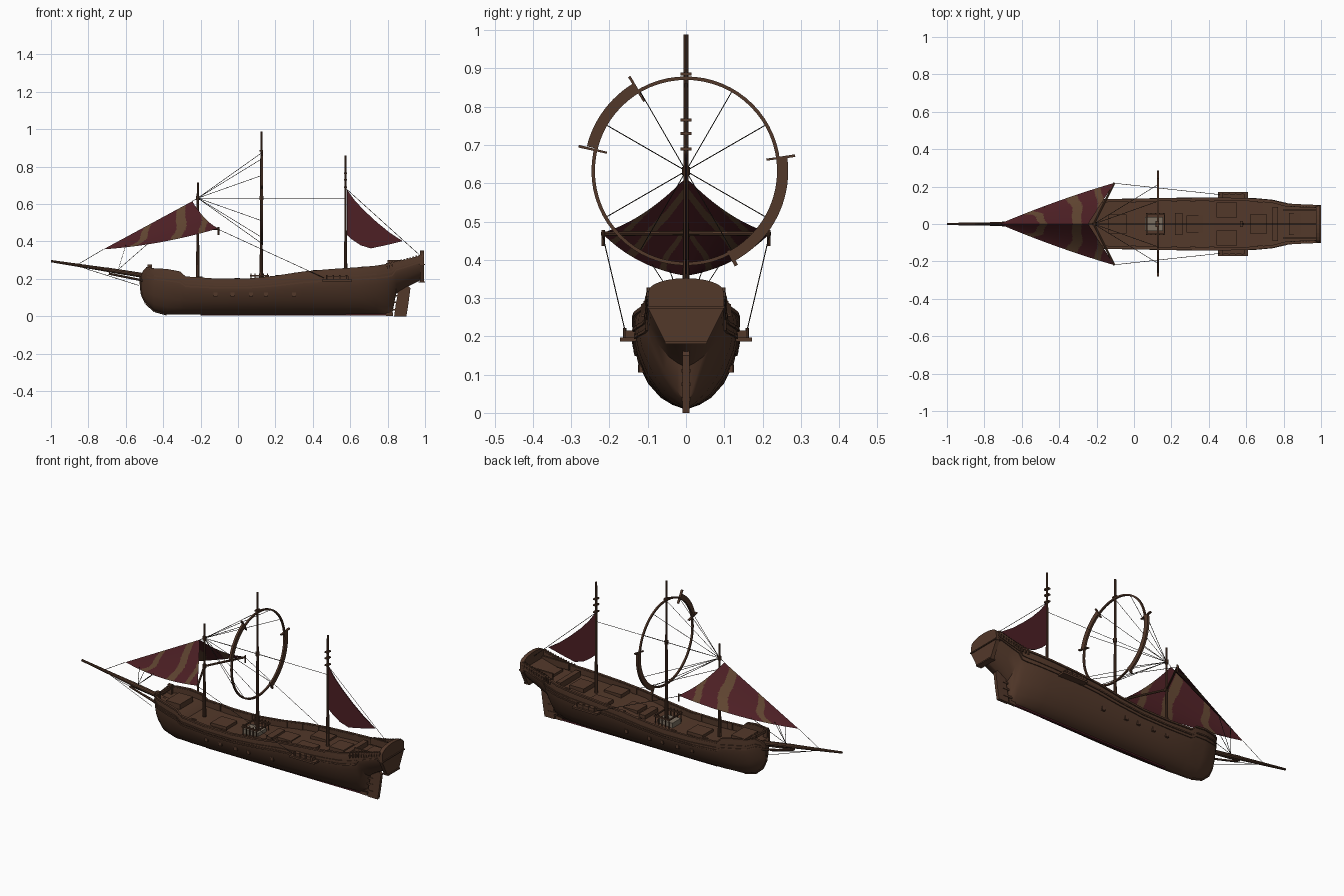
import bpy, bmesh, math
from mathutils import Vector, Matrix

if "Cube" in bpy.data.objects:
    bpy.data.objects.remove(bpy.data.objects["Cube"])


def mat(name, c):
    m = bpy.data.materials.new(name)
    m.diffuse_color = (*c, 1)
    m.use_nodes = True
    m.node_tree.nodes["Principled BSDF"].inputs["Base Color"].default_value = m.diffuse_color
    return m


WOOD = mat("brown_wood", (0.086, 0.040, 0.023))
RED = mat("red_cloth", (0.074, 0.014, 0.018))
TAN = mat("tan_cloth", (0.115, 0.058, 0.030))
ROPE = mat("rope", (0.030, 0.022, 0.017))
PALE = mat("pale_grating", (0.200, 0.160, 0.120))


def finish(name, bm, *mats, smooth=False):
    bmesh.ops.recalc_face_normals(bm, faces=bm.faces)
    me = bpy.data.meshes.new(name)
    bm.to_mesh(me)
    bm.free()
    for m in mats:
        me.materials.append(m)
    ob = bpy.data.objects.new(name, me)
    bpy.context.collection.objects.link(ob)
    if smooth:
        bpy.ops.object.select_all(action='DESELECT')
        ob.select_set(True)
        bpy.context.view_layer.objects.active = ob
        bpy.ops.object.shade_smooth_by_angle(angle=math.radians(35))
    return ob


def rod(bm, a, b, r1, r2=None, n=5):
    a, b = Vector(a), Vector(b)
    d = b - a
    M = Matrix.Translation((a + b) / 2) @ d.to_track_quat('Z', 'Y').to_matrix().to_4x4()
    bmesh.ops.create_cone(bm, cap_ends=True, segments=n, radius1=r1,
                          radius2=r1 if r2 is None else r2, depth=d.length, matrix=M)


def box(bm, x0, x1, y0, y1, z0, z1):
    M = Matrix.Translation(((x0 + x1) / 2, (y0 + y1) / 2, (z0 + z1) / 2)) @ \
        Matrix.Diagonal((x1 - x0, abs(y1 - y0), z1 - z0, 1))
    bmesh.ops.create_cube(bm, size=1, matrix=M)


def loft(bm, rings):
    vs = [[bm.verts.new(p) for p in r] for r in rings]
    n = len(vs[0])
    for a, b in zip(vs, vs[1:]):
        for i in range(n):
            bm.faces.new((a[i], a[(i + 1) % n], b[(i + 1) % n], b[i]))
    bm.faces.new(vs[0])
    bm.faces.new(vs[-1][::-1])


def prism(bm, pts, thick, axis):
    """Extrude an outline along y (by a thickness) or along x (over a range)."""
    if axis == 'y':
        rings = [[(x, s * thick / 2, z) for x, z in pts] for s in (-1, 1)]
    else:
        rings = [[(x, y, z) for y, z in pts] for x in thick]
    loft(bm, rings)


# hull stations: x, half width, keel z, rail z, fineness
ST = [(-.518, .008, .13, .21, 1), (-.51, .035, .10, .235, 1), (-.49, .064, .07, .258, 1),
      (-.45, .092, .03, .252, 1), (-.38, .112, .01, .248, 1), (-.31, .122, .01, .235, 1),
      (-.28, .124, .01, .208, 1),
      (-.12, .130, .01, .197, 1), (.05, .133, .01, .197, 1), (.2, .136, .01, .212, 1),
      (.35, .138, .01, .235, 1), (.5, .138, .01, .248, 1), (.65, .134, .01, .258, 1.05),
      (.74, .126, .01, .266, 1.3), (.80, .112, .01, .276, 1.8), (.825, .106, .015, .283, 2.2),
      (.845, .104, .12, .288, 1.2), (.9, .101, .155, .300, 1), (.98, .098, .195, .322, 1)]
SEC = [(0.03, 0), (.27, .06), (.5, .16), (.75, .36), (.93, .62), (1, .84), (.97, 1)]


def station(x):
    for a, b in zip(ST, ST[1:]):
        if x <= b[0]:
            t = (x - a[0]) / (b[0] - a[0])
            return [p + (q - p) * t for p, q in zip(a, b)]
    return ST[-1]


def side(s, f, g):
    x, hw, zk, zs, p = s
    return hw * f ** p, zk + (zs - zk) * g


bm = bmesh.new()
rings = []
for s in ST:
    half = [side(s, f, g) for f, g in SEC]
    y, z = half[-1]
    yi = max(y - .009, .002)
    half += [(yi, z), (yi, z - .032)]
    rings.append([(s[0], a, b) for a, b in half] + [(s[0], -a, b) for a, b in half[::-1]])
loft(bm, rings)
finish("hull", bm, WOOD, smooth=True)

# rails and wales that follow the hull
bm = bmesh.new()
for f, g, w, h in ((.97, 1, .007, .005), (1, .84, .004, .004), (.985, .76, .003, .004)):
    for m in (-1, 1):
        rings = []
        for s in ST:
            y, z = side(s, f, g)
            rings.append([(s[0], m * (y + a * w), z + b * h)
                          for a, b in ((-1, -1), (1, -1), (1, 1), (-1, 1))])
        loft(bm, rings)
finish("rails_and_wales", bm, WOOD)

# keel, stem and rudder
bm = bmesh.new()
box(bm, -.2, .79, -.006, .006, .003, .012)
finish("keel_strip", bm, RED)
bm = bmesh.new()
stem = [(-.38, .012), (-.445, .03), (-.49, .07), (-.513, .12), (-.518, .18), (-.52, .225)]
for a, b in zip(stem, stem[1:]):
    rod(bm, (a[0], 0, a[1]), (b[0], 0, b[1]), .008, n=6)
box(bm, .79, .83, -.007, .007, .002, .02)
prism(bm, [(.835, 0), (.9, 0), (.91, .06), (.922, .15), (.9, .17), (.855, .15), (.853, .11), (.843, .06)],
      .018, 'y')
for z in (.03, .07, .105):
    box(bm, .815, .875, -.012, .012, z, z + .01)
finish("rudder_and_stem", bm, WOOD)

# transom with arched top, mouldings and quarter dentils
bm = bmesh.new()
arch = [(.098 * math.cos(t * math.pi / 12), .318 + .034 * math.sin(t * math.pi / 12)) for t in range(13)]
prism(bm, [(-.1, .275), (-.055, .185), (.055, .185), (.1, .275)] + arch, (.972, .994), 'x')
finish("transom", bm, WOOD)
bm = bmesh.new()
box(bm, .965, 1, -.101, .101, .273, .279)
box(bm, .965, 1, -.055, .055, .18, .187)
for m in (-1, 1):
    for i in range(12):
        x = .79 + i * .016
        s = station(x)
        y = m * s[1] * .97
        box(bm, x, x + .008, y - .007, y + .007, s[3] - .022, s[3] + .010)
    box(bm, .8, .97, m * .075 - .005, m * .075 + .005, .262, .3)
finish("stern_mouldings", bm, WOOD)

# gun ports and side channels
bm = bmesh.new()
for m in (-1, 1):
    for x in (-.12, -.03, .07, .15, .30):
        s = station(x)
        t = (.115 - s[2]) / (s[3] - s[2])
        for (f0, g0), (f1, g1) in zip(SEC, SEC[1:]):
            if g0 <= t <= g1:
                y = s[1] * (f0 + (f1 - f0) * (t - g0) / (g1 - g0))
        box(bm, x - .01, x + .01, m * y - .007, m * y + .007, .105, .126)
finish("gun_ports", bm, WOOD)
bm = bmesh.new()
for m in (-1, 1):
    for y0, y1, x0, x1, z0, z1 in ((.125, .172, .45, .61, .186, .197), (.135, .16, .47, .59, .197, .215)):
        box(bm, x0, x1, m * y0, m * y1, z0, z1)
    for i in range(4):
        rod(bm, (.475 + i * .035, m * .16, .19), (.475 + i * .035, m * .16, .222), .005, n=6)
finish("side_channels", bm, WOOD)

# bow: raised posts, beak supports and bowsprit
bm = bmesh.new()
rod(bm, (-.36, 0, .195), (-.7, 0, .249), .014, .012, 10)
rod(bm, (-.7, 0, .249), (-1, 0, .295), .011, .006, 10)
for m in (-1, 1):
    rod(bm, (-.5, m * .03, .19), (-.69, m * .006, .228), .006, n=6)
    box(bm, -.485, -.46, m * .055 - .008, m * .055 + .008, .22, .276)
box(bm, -.475, -.465, -.08, .08, .25, .266)
finish("bowsprit", bm, WOOD, smooth=True)

# masts with hubs and short cross pieces
bm = bmesh.new()
for x, z0, z1, r in ((-.215, .18, .715, .0075), (.125, .16, .988, .008), (.575, .2, .86, .0075)):
    rod(bm, (x, 0, z0), (x, 0, z1), r, r * .75, 10)
    rod(bm, (x, 0, z0), (x, 0, z0 + .2), r * 1.4, r * 1.1, 10)
for x, z in ((.575, .69), (.575, .73), (.575, .765), (.125, .885)):
    box(bm, x - .009, x + .009, -.015, .015, z - .004, z + .004)
for x, z in ((.125, .632), (-.215, .632), (-.215, .47)):
    rod(bm, (x, 0, z - .01), (x, 0, z + .01), .011, n=10)
finish("masts", bm, WOOD, smooth=True)

# great wheel around the main mast
HUB = Vector((.128, 0, .632))


def rim(a, r):
    a = math.radians(a)
    return Vector((0, r * math.cos(a), r * math.sin(a))) + HUB


def arc(bm, a0, a1, r0, r1, h, n):
    rings = []
    for i in range(n + 1):
        a = a0 + (a1 - a0) * i / n
        rings.append([rim(a, r) + Vector((x, 0, 0)) for r, x in ((r0, -h), (r1, -h), (r1, h), (r0, h))])
    loft(bm, rings)


bm = bmesh.new()
arc(bm, 0, 360, .238, .247, .005, 64)
for a0, a1 in ((121, 166), (-62, 8)):
    arc(bm, a0, a1, .24, .267, .006, 18)
for a in (121, 167, 8):
    arc(bm, a - .7, a + .7, .212, .288, .006, 1)
arc(bm, -63, -61, .235, .28, .006, 1)
finish("wheel", bm, WOOD, smooth=True)

# fore sail: two mirrored sagging panels from the ridge, with painted bands
T, P = Vector((-.72, 0, .358)), Vector((-.245, 0, .615))
bm = bmesh.new()
NU, NV = 120, 30
for m in (-1, 1):
    W = Vector((-.105, m * .22, .47))
    grid = []
    for i in range(NU + 1):
        u = .005 + .995 * i / NU
        row = []
        for j in range(NV + 1):
            v = j / NV
            p = T.lerp(P.lerp(W, v), u)
            p.z -= .08 * v * (1 - v) * u + .07 * u * (1 - u) * v
            p.y += m * .04 * u * (1 - u) * v
            row.append(bm.verts.new(p))
        grid.append(row)
    for i in range(NU):
        for j in range(NV):
            f = bm.faces.new((grid[i][j], grid[i + 1][j], grid[i + 1][j + 1], grid[i][j + 1]))
            v = (j + .5) / NV
            s = (i + .5) / NU + .25 * v + .012 * math.sin(9 * v)
            f.material_index = int(any(a < s < b for a, b in ((.46, .54), (.83, .93), (1.08, 1.14))))
bmesh.ops.remove_doubles(bm, verts=bm.verts, dist=.0001)
finish("fore_sail", bm, RED, TAN, smooth=True)

# mizzen sail: thin sheet with curved edges
bm = bmesh.new()
prism(bm, [(.582, .678), (.62, .625), (.67, .57), (.74, .505), (.81, .448), (.88, .402), (.79, .38),
           (.71, .363), (.655, .38), (.61, .41), (.582, .435)], .005, 'y')
finish("mizzen_sail", bm, RED)

# spars of the fore sail
bm = bmesh.new()
for m in (-1, 1):
    rod(bm, (-.215, 0, .47), (-.105, m * .22, .468), .006, n=8)
    rod(bm, (-.105, m * .216, .436), (-.105, m * .216, .478), .005, n=8)
finish("sail_spars", bm, WOOD)

# rigging
bm = bmesh.new()
F = (-.215, 0, .632)
lines = [(F, tuple(rim(a, .243))) for a in range(0, 360, 30) if a % 180]
lines += [(F, (.575, 0, .632)), ((.575, 0, .685), (.985, 0, .315)), (T, (-.86, 0, .275)),
          (F, P), ((-.86, 0, .272), (-.8, 0, .25))]
for m in (-1, 1):
    lines += [((-.105, m * .218, .465), (.46, m * .157, .205)),
              ((-.6, m * .045, .38), (-.64, 0, .25)), ((-.48, m * .09, .39), (-.64, 0, .25)),
              ((-.8, 0, .25), (-.53, m * .03, .165))]
for a, b in lines:
    rod(bm, a, b, .0014, n=4)
finish("rigging", bm, ROPE)

# deck fittings: x0, x1, y0, y1, height above deck
bm = bmesh.new()
for x0, x1, y0, y1, h in ((-.42, -.33, -.06, .06, .02), (-.14, -.04, -.05, .05, .014), (.22, .26, -.06, .06, .02),
                          (.28, .37, -.045, .045, .016), (.44, .55, .035, .115, .018), (.44, .55, -.115, -.035, .018),
                          (.62, .71, -.05, .05, .022), (.74, .77, -.09, .09, .03), (.83, .95, -.06, .06, .012)):
    z = station(x0)[3] - .03
    box(bm, x0, x1, y0, y1, z - .01, z + h)
finish("deck_hatches", bm, WOOD)
bm = bmesh.new()
box(bm, .06, .155, -.038, .038, .16, .195)
finish("main_grating", bm, PALE)
bm = bmesh.new()
for m in (-1, 1):                 # pin rails around the main mast
    box(bm, .065, .165, m * .055 - .005, m * .055 + .005, .214, .221)
    for i in range(5):
        rod(bm, (.07 + i * .022, m * .055, .165), (.07 + i * .022, m * .055, .23), .003, n=5)
for x in (.065, .16):
    box(bm, x, x + .007, -.055, .055, .214, .221)
for m in (-1, 1):                 # bulwark blocks
    for x in (-.22, -.02, .2, .3, .4, .66):
        s = station(x)
        y = m * (s[1] - .012)
        box(bm, x, x + .03, y - .006, y + .006, s[3] - .03, s[3] + .008)
finish("pin_rails", bm, WOOD)
